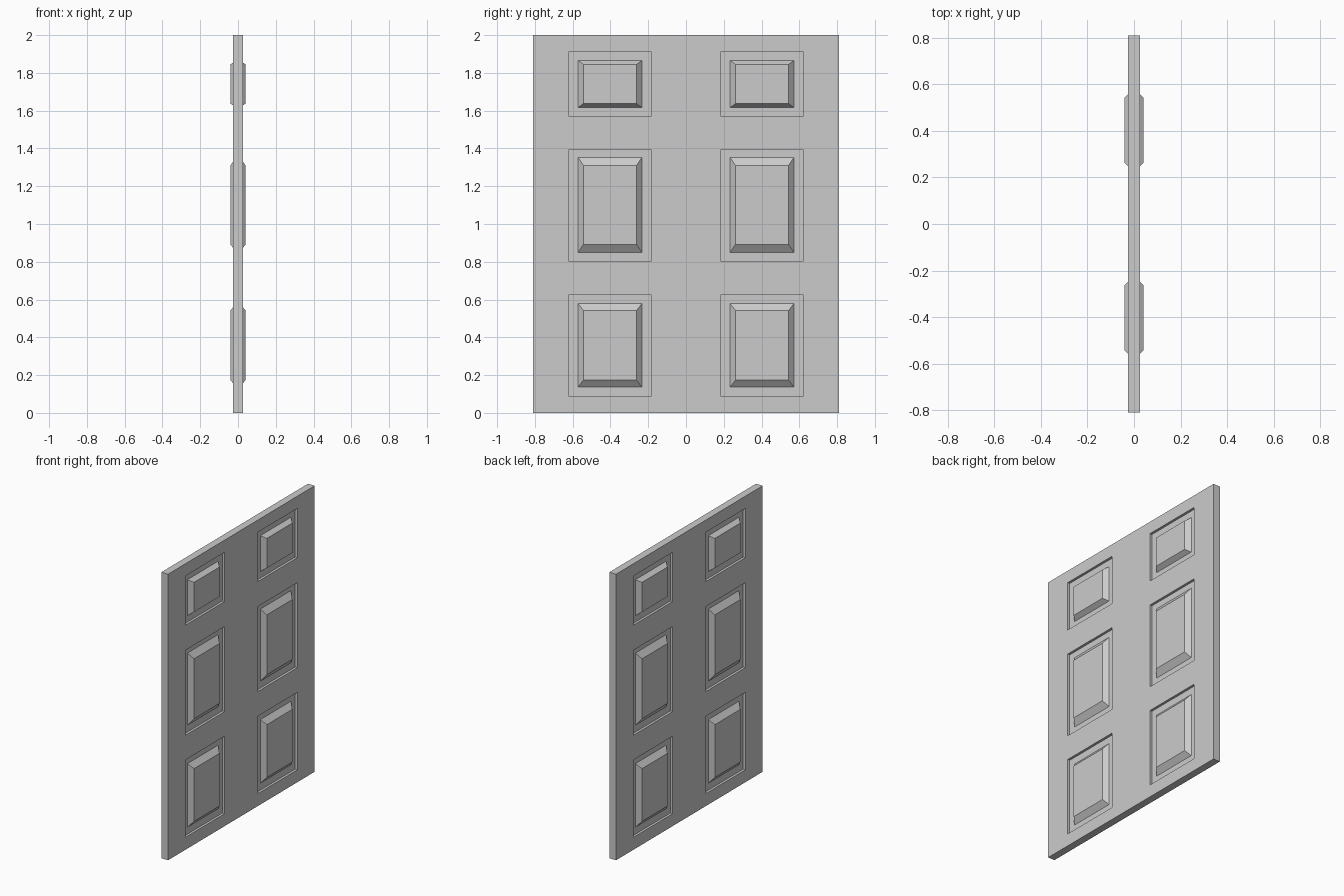
import bpy, bmesh
from mathutils import Matrix, Vector

if "Cube" in bpy.data.objects:
    bpy.data.objects.remove(bpy.data.objects["Cube"])

HALF_T, WEB, RAISE = 0.026, 0.009, 0.04   # half thicknesses: slab, recessed web, raised panel
RECESS_Y, PANEL_Y = (0.186, 0.619), (0.233, 0.572)
# per row: recess z range, panel z range
ROWS = {
    "bottom": ((0.087, 0.628), (0.136, 0.580)),
    "middle": ((0.801, 1.395), (0.849, 1.353)),
    "top": ((1.570, 1.914), (1.616, 1.866)),
}


def add_box(bm, lo, hi):
    lo, hi = Vector(lo), Vector(hi)
    m = Matrix.Translation((lo + hi) / 2) @ Matrix.Diagonal((*(hi - lo), 1))
    bmesh.ops.create_cube(bm, size=1, matrix=m)


def make_object(name, bm):
    bmesh.ops.recalc_face_normals(bm, faces=bm.faces)
    mesh = bpy.data.meshes.new(name)
    bm.to_mesh(mesh)
    bm.free()
    ob = bpy.data.objects.new(name, mesh)
    bpy.context.collection.objects.link(ob)
    return ob


def span(r, side):
    return sorted((side * r[0], side * r[1]))


# Door slab
bm = bmesh.new()
add_box(bm, (-HALF_T, -0.81, 0), (HALF_T, 0.81, 2))
slab = make_object("door_slab", bm)

# Recess cutters on both faces
bm = bmesh.new()
for (z0, z1), _ in ROWS.values():
    for side in (-1, 1):
        y0, y1 = span(RECESS_Y, side)
        add_box(bm, (WEB, y0, z0), (0.1, y1, z1))
        add_box(bm, (-0.1, y0, z0), (-WEB, y1, z1))
cutter = make_object("recess_cutter", bm)
cutter.hide_render = True
cutter.hide_viewport = True
cutter.display_type = 'WIRE'
mod = slab.modifiers.new("recesses", 'BOOLEAN')
mod.operation, mod.solver, mod.object = 'DIFFERENCE', 'EXACT', cutter

# Raised panels: tapered outwards on both faces of the door
for row, (_, (z0, z1)) in ROWS.items():
    for side, label in ((-1, "left"), (1, "right")):
        y0, y1 = span(PANEL_Y, side)
        centre = Vector((0, (y0 + y1) / 2, (z0 + z1) / 2))
        bm = bmesh.new()
        loops = []
        for x, s in ((-RAISE, 0.83), (-WEB, 1), (WEB, 1), (RAISE, 0.83)):
            hy, hz = s * (y1 - y0) / 2, s * (z1 - z0) / 2
            loops.append([bm.verts.new(centre + Vector((x, a * hy, b * hz)))
                          for a, b in ((-1, -1), (1, -1), (1, 1), (-1, 1))])
        for a, b in zip(loops, loops[1:]):
            for i in range(4):
                j = (i + 1) % 4
                bm.faces.new((a[i], a[j], b[j], b[i]))
        bm.faces.new(loops[0])
        bm.faces.new(loops[-1])
        make_object(f"{row}_{label}_panel", bm)

# Apply the cut and remove the helper
bpy.context.view_layer.objects.active = slab
bpy.context.view_layer.update()
bpy.ops.object.modifier_apply(modifier=mod.name)
bpy.data.objects.remove(cutter)
